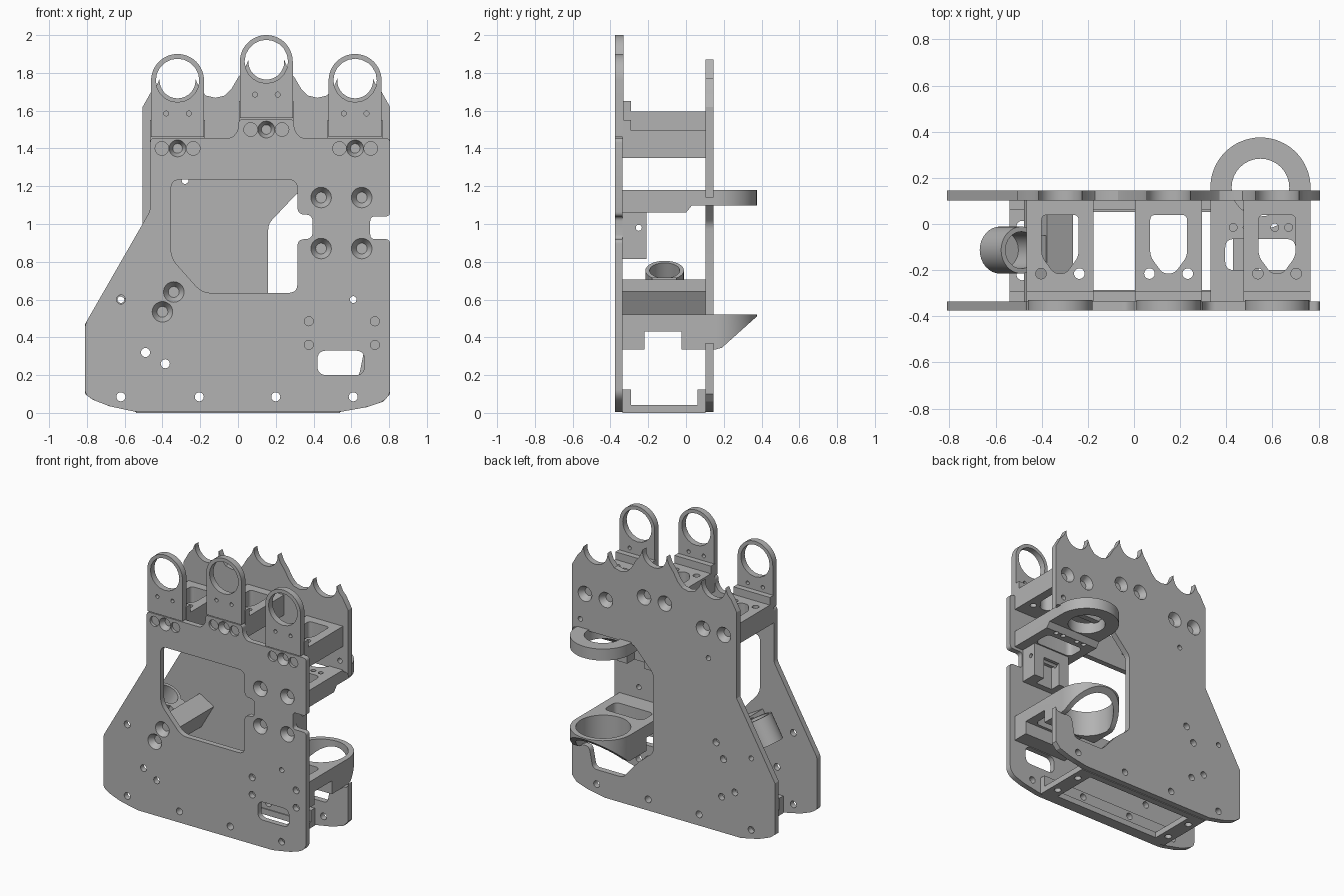
import bpy, bmesh
from math import cos, sin, pi, radians
from mathutils import Vector

cube = bpy.data.objects.get("Cube")
if cube:
    bpy.data.objects.remove(cube, do_unlink=True)

grey = bpy.data.materials.new("plain grey")
grey.use_nodes = True
GREY = (0.45, 0.45, 0.45, 1)
grey.diffuse_color = GREY
grey.node_tree.nodes["Principled BSDF"].inputs["Base Color"].default_value = GREY

FRONT, INNER_F, INNER_B, BACK = -0.375, -0.335, 0.102, 0.145


# ---- 2D profiles ----
def circle(x, y, r, start=0, end=360, n=32):
    count = n if end - start == 360 else n + 1
    return [(x + r * cos(radians(start + (end - start) * i / n)),
             y + r * sin(radians(start + (end - start) * i / n))) for i in range(count)]


def rect(x0, x1, y0, y1):
    return [(x0, y0), (x1, y0), (x1, y1), (x0, y1)]


def rounded(points, radius, steps=5):
    out = []
    for i, p in enumerate(points):
        p = Vector(p)
        a, b = Vector(points[i - 1]) - p, Vector(points[(i + 1) % len(points)]) - p
        r = min(radius, a.length * 0.48, b.length * 0.48)
        a, b = p + a.normalized() * r, p + b.normalized() * r
        for k in range(steps + 1):
            t = k / steps
            out.append(tuple(a * (1 - t) ** 2 + p * (2 * t * (1 - t)) + b * t * t))
    return out


def arch(x, y, r, base):
    return [(x - r, base), (x + r, base)] + circle(x, y, r, 0, 180)


# ---- solids: (axis, profile, start, end, end profile) ----
def prism(axis, pts, a, b, pts_end=None):
    return axis, pts, a, b, pts_end or pts


def hole(x, z, r, a=-1, b=1):
    return prism("Y", circle(x, z, r, n=20), a, b)


def countersink(x, z, y_out, y_in, r=0.055, r_in=0.028):
    return prism("Y", circle(x, z, r), y_out, y_in, circle(x, z, r_in))


def build(name, solids):
    place = {"X": lambda u, v, w: (w, u, v), "Y": lambda u, v, w: (u, w, v),
             "Z": lambda u, v, w: (u, v, w)}
    bm = bmesh.new()
    for axis, pts, a, b, pts_end in solids:
        low = [bm.verts.new(place[axis](u, v, a)) for u, v in pts]
        high = [bm.verts.new(place[axis](u, v, b)) for u, v in pts_end]
        bm.faces.new(low)
        bm.faces.new(high[::-1])
        for i in range(len(low)):
            bm.faces.new((low[i - 1], high[i - 1], high[i], low[i]))
    bmesh.ops.recalc_face_normals(bm, faces=bm.faces)
    mesh = bpy.data.meshes.new(name)
    bm.to_mesh(mesh)
    bm.free()
    ob = bpy.data.objects.new(name, mesh)
    bpy.context.collection.objects.link(ob)
    return ob


def part(name, solids, cuts=()):
    ob = build(name, solids)
    if cuts:
        cutter = build("cutter", cuts)
        cutter.hide_render = True
        mod = ob.modifiers.new("cut", "BOOLEAN")
        mod.operation, mod.solver, mod.object, mod.use_self = "DIFFERENCE", "EXACT", cutter, True
        bpy.context.view_layer.update()
        result = bpy.data.meshes.new_from_object(ob.evaluated_get(bpy.context.evaluated_depsgraph_get()))
        ob.modifiers.clear()
        ob.data = result
        bpy.data.objects.remove(cutter, do_unlink=True)
    ob.data.materials.clear()
    ob.data.materials.append(grey)
    ob.data.shade_smooth()
    ob.data.set_sharp_from_angle(angle=radians(28))
    return ob


# ring stations: x centre, ring centre height
stations = [(-0.32, 1.76), (0.15, 1.86), (0.62, 1.76)]
foot = [(-0.81, 0.47), (-0.81, 0.1), (-0.77, 0.07), (-0.68, 0.035), (-0.54, 0.005),
        (0.54, 0.005), (0.68, 0.03), (0.77, 0.06), (0.805, 0.1)]
plate_holes = [(-0.62, 0.6), (-0.49, 0.32), (-0.385, 0.26), (-0.62, 0.085), (0.61, 0.085),
               (-0.205, 0.085), (0.2, 0.085)]

# ---- front plate ----
outline = foot + [(0.805, 0.92), (0.7, 0.92), (0.7, 1.04), (0.805, 1.04), (0.805, 1.455),
                  (0.33, 1.455), (0.297, 1.5), (0.297, 1.555), (0.003, 1.555), (0.003, 1.5),
                  (-0.03, 1.455), (-0.465, 1.455), (-0.465, 1.07)]
window = [(-0.355, 0.82), (-0.19, 0.635), (0.315, 0.635), (0.315, 0.92), (0.395, 0.92),
          (0.395, 1.05), (0.315, 1.05), (0.315, 1.235), (-0.355, 1.235)]
cuts = [prism("Y", rounded(window, 0.05), -1, 1),
        prism("Y", rounded(rect(0.42, 0.67, 0.2, 0.33), 0.05), -1, 1)]
cuts += [hole(x, z, 0.024) for x, z in plate_holes]
cuts += [hole(x, z, 0.024) for x in (0.375, 0.725) for z in (0.36, 0.485)] + [hole(0.61, 0.6, 0.018)]
cuts += [countersink(x, z, FRONT - 0.001, INNER_F + 0.001)
         for x, z in [(0.44, 1.14), (0.655, 1.14), (0.44, 0.87), (0.655, 0.87), (-0.34, 0.64), (-0.4, 0.535)]]
for x, z in stations:
    cuts.append(countersink(x, z - 0.36, FRONT - 0.001, INNER_F + 0.001, 0.045, 0.025))
    cuts += [hole(x + s * 0.083, z - 0.36, 0.036, -1, FRONT + 0.02) for s in (-1, 1)]
part("front_plate", [prism("Y", rounded(outline, 0.025), FRONT, INNER_F)], cuts)

# ---- back plate with scalloped crest and open side bay ----
half = circle(0, 1.86, 0.095, 270, 366, 10)
half += [(0.115, 1.82), (0.15, 1.775), (0.185, 1.715), (0.22, 1.68), (0.27, 1.668), (0.32, 1.68), (0.355, 1.72)]
half += circle(0.47, 1.76, 0.095, 174, 366, 16)
half += [(0.585, 1.725), (0.61, 1.7), (0.655, 1.62)]
crest = [(0.15 + u, z) for u, z in half[::-1]] + [(0.15 - u, z) for u, z in half[1:]]
bay = rounded([(0.805, 0.34), (0.67, 0.34), (0.64, 0.19), (0.4, 0.19), (0.28, 0.33), (0.16, 0.43),
               (0.16, 1.0), (0.32, 1.17), (0.805, 1.17)], 0.03)
cuts = [hole(x, z, 0.024) for x, z in plate_holes[1:]]
cuts += [hole(-0.62, 0.6, 0.018), hole(-0.28, 1.23, 0.018), hole(0.74, 1.24, 0.018),
         hole(-0.34, 0.64, 0.025), hole(-0.4, 0.535, 0.025)]
for x, z in stations:
    cuts += [countersink(x + s * 0.083, z - 0.33, BACK + 0.001, INNER_B - 0.001) for s in (-1, 1)]
part("back_plate", [prism("Y", foot + bay + crest + [(-0.505, 1.0)], INNER_B, BACK)], cuts)

# ---- ring brackets ----
opening = rounded([(-0.08, 0.04), (0.08, 0.04), (0.08, -0.14), (0.025, -0.215),
                   (-0.025, -0.215), (-0.08, -0.14)], 0.025)
for label, (x, z) in zip(("right", "middle", "left"), stations):
    base, top = z - 0.3, z - 0.265
    part(label + "_ring_tab", [prism("Y", arch(x, z, 0.14, base), FRONT, INNER_F + 0.005)],
         [hole(x, z, 0.115)] + [hole(x + s * 0.06, z - 0.175, 0.013) for s in (-1, 1)])
    part(label + "_ring_bracket",
         [prism("Z", rect(x - 0.145, x + 0.145, INNER_F, INNER_B), top - 0.145, top),
          prism("Z", rect(x - 0.145, x + 0.145, INNER_F, -0.29), top - 0.02, top + 0.055)],
         [prism("Z", [(x + u, v) for u, v in opening], 1, 1.9)]
         + [prism("Z", circle(x + s * 0.083, -0.215, 0.023, n=20), 1, 1.9) for s in (-1, 1)])

# ---- base tray ----
part("base_tray", [prism("Z", rect(-0.54, 0.54, INNER_F, INNER_B), 0, 0.042),
                   prism("Y", rect(-0.54, 0.54, 0.001, 0.125), INNER_F, -0.292),
                   prism("Y", rect(-0.54, 0.54, 0.001, 0.125), 0.06, INNER_B)],
     [prism("Z", rect(-0.43, 0.43, -0.285, 0.053), -1, 1), hole(-0.205, 0.085, 0.024), hole(0.2, 0.085, 0.024)]
     + [prism("Z", circle(x, y, 0.024, n=20), -1, 1) for x in (-0.485, 0.485) for y in (-0.22, -0.01)])

# ---- ring shelves ----
RX, RY, RR = 0.548, 0.158, 0.217
shelf = arch(RX, RY, RR, INNER_F)
slot = rounded(rect(0.395, 0.7, -0.2, -0.065), 0.04)
part("upper_ring_shelf", [prism("Z", shelf, 1.06, 1.18)],
     [prism("Z", circle(RX, RY, 0.125), 0, 2), prism("Z", slot, 0, 2),
      prism("X", [(0, 1.0), (0, 1.06), (0.03, 1.097), (0.5, 1.097), (0.5, 1.0)], 0, 1)]
     + [prism("Z", circle(x, -0.015, 0.017, n=16), 0, 2) for x in (0.43, 0.49, 0.61, 0.67)])
part("upper_shelf_mount", [prism("Y", rect(0.4, 0.695, 0.815, 1.07), INNER_F, -0.21)],
     [prism("X", circle(-0.25, 0.98, 0.016, n=16), 0, 1),
      prism("Y", rect(0.48, 0.615, 0.7, 0.98), -0.29, 0)])
part("lower_ring_shelf", [prism("Z", shelf, 0.335, 0.52)],
     [prism("Z", circle(RX, RY, 0.18, n=40), 0, 1), prism("Z", slot, 0, 1),
      prism("X", [(-0.22, 0.2), (-0.22, 0.43), (-0.025, 0.43), (-0.025, 0.2)], 0, 1),
      prism("X", [(0.15, 0.2), (0.15, 0.334), (0.19, 0.345), (0.38, 0.515), (0.5, 0.515), (0.5, 0.2)], 0, 1)])

# ---- tilted tube holder, built upright then leaned ----
tube_parts = [
    part("tube_holder_block", [prism("Z", rect(-0.065, 0.065, INNER_F, INNER_B), -0.1, 0.1),
                               prism("Z", rect(-0.1, -0.05, -0.18, -0.05), -0.09, 0.09)]),
    part("tilted_tube", [prism("Z", circle(-0.185, -0.113, 0.102), -0.1, 0.085)],
         [prism("Z", circle(-0.185, -0.113, 0.08), -0.08, 1)])]
for ob in tube_parts:
    ob.location = (-0.37, 0, 0.588)
    ob.rotation_euler = (0, pi / 6, 0)
